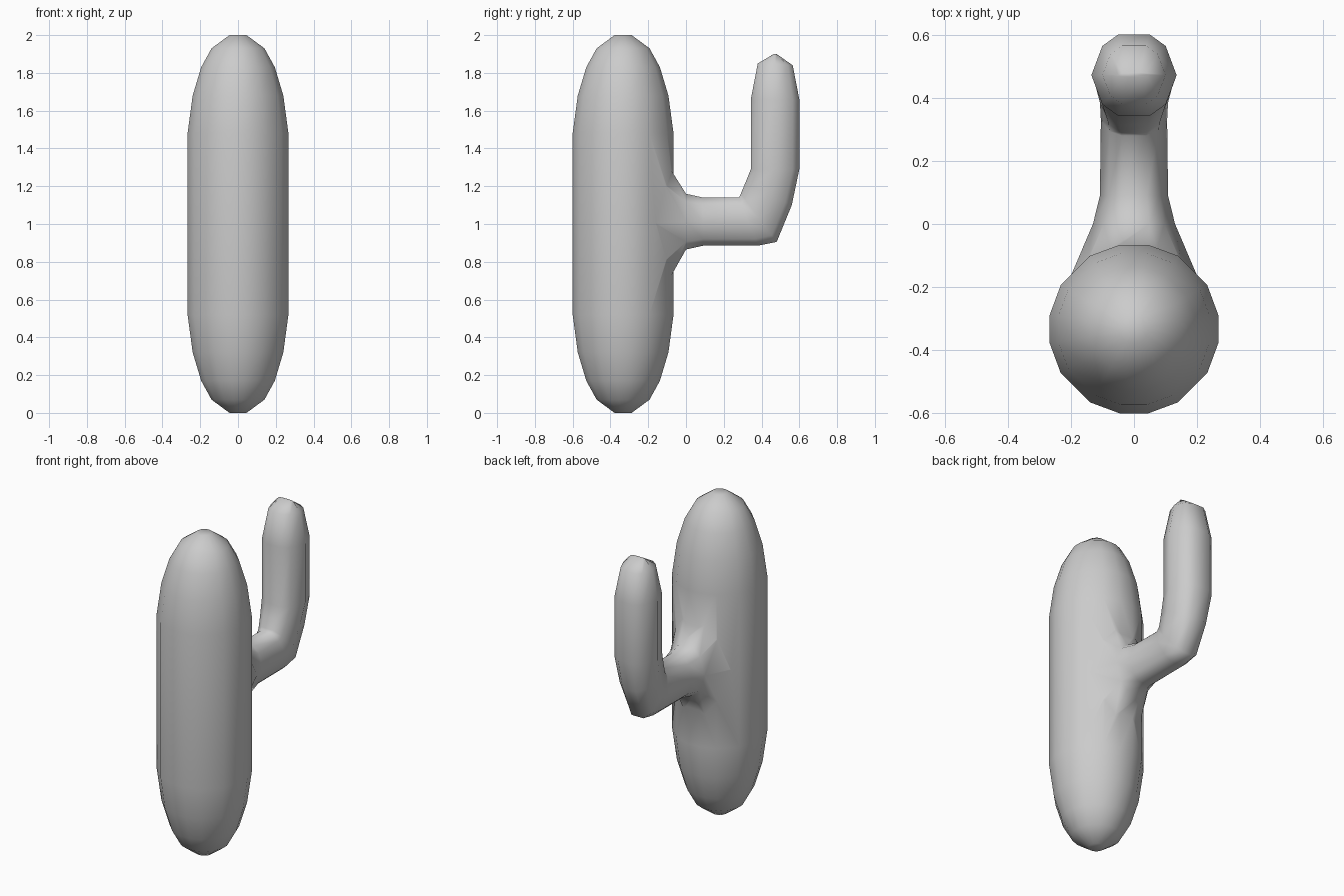
import bpy, bmesh
from math import sin, cos, radians, sqrt
from mathutils import Vector

if "Cube" in bpy.data.objects:
    bpy.data.objects.remove(bpy.data.objects["Cube"])

TRUNK_Y = -0.333


def loft(name, rings):
    """Skin a list of equal-length point rings into a closed smooth solid."""
    bm = bmesh.new()
    loops = [[bm.verts.new(p) for p in ring] for ring in rings]
    for a, b in zip(loops, loops[1:]):
        n = len(a)
        for i in range(n):
            j = (i + 1) % n
            bm.faces.new((a[i], a[j], b[j], b[i]))
    bm.faces.new(loops[0][::-1])
    bm.faces.new(loops[-1])
    bmesh.ops.recalc_face_normals(bm, faces=bm.faces)
    for f in bm.faces:
        f.smooth = True
    mesh = bpy.data.meshes.new(name)
    bm.to_mesh(mesh)
    bm.free()
    obj = bpy.data.objects.new(name, mesh)
    bpy.context.collection.objects.link(obj)
    return obj


# Trunk: sixteen-sided capsule, symmetric about z = 1
angles = [q + a for q in (0, 90, 180, 270) for a in (9.6, 31, 59, 80.4)]
half = [(0.045, 0.0), (0.14, 0.07), (0.195, 0.17), (0.24, 0.32), (0.267, 0.52)]
profile = half + [(r, 2 - z) for r, z in reversed(half)]
trunk = loft("cactus", [
    [(r / cos(radians(9.6)) * cos(radians(a)),
      TRUNK_Y + r / cos(radians(9.6)) * sin(radians(a)), z) for a in angles]
    for r, z in profile])

# Arm: ten-sided tube given by inner point, outer point (y, z) and half width
right = [22, 48, 90, 132, 158]
section = [(sin(radians(a)), cos(radians(a)) / cos(radians(22)))
           for a in right + [360 - a for a in reversed(right)]]


def arm_ring(inner, outer, hx):
    a, b = Vector((0, *inner)), Vector((0, *outer))
    mid, d = (a + b) / 2, (a - b) / 2
    return [mid + d * v + Vector((hx * u, 0, 0)) for u, v in section]


# Flared root wraps onto the trunk surface
root = [(0.2 * u, TRUNK_Y + sqrt(0.262 ** 2 - (0.2 * u) ** 2), 1.005 + 0.285 * v)
        for u, v in section]
stations = [
    ((0.0, 1.16), (0.0, 0.865), 0.13),
    ((0.09, 1.14), (0.09, 0.885), 0.108),
    ((0.28, 1.14), (0.38, 0.885), 0.105),
    ((0.29, 1.16), (0.48, 0.905), 0.108),
    ((0.315, 1.22), (0.56, 1.10), 0.122),
    ((0.343, 1.29), (0.60, 1.29), 0.135),
    ((0.343, 1.66), (0.60, 1.66), 0.135),
    ((0.38, 1.85), (0.565, 1.84), 0.1),
    ((0.465, 1.9), (0.48, 1.9), 0.05),
]
arm = loft("arm", [arm_ring((-0.25, 1.1), (-0.25, 0.9), 0.08), root]
           + [arm_ring(*s) for s in stations])

# Fuse arm and trunk into one skin
union = trunk.modifiers.new("fuse_arm", 'BOOLEAN')
union.operation = 'UNION'
union.solver = 'EXACT'
union.object = arm
bpy.context.view_layer.objects.active = trunk
trunk.select_set(True)
bpy.ops.object.modifier_apply(modifier=union.name)
bpy.data.objects.remove(arm)
for p in trunk.data.polygons:
    p.use_smooth = True
